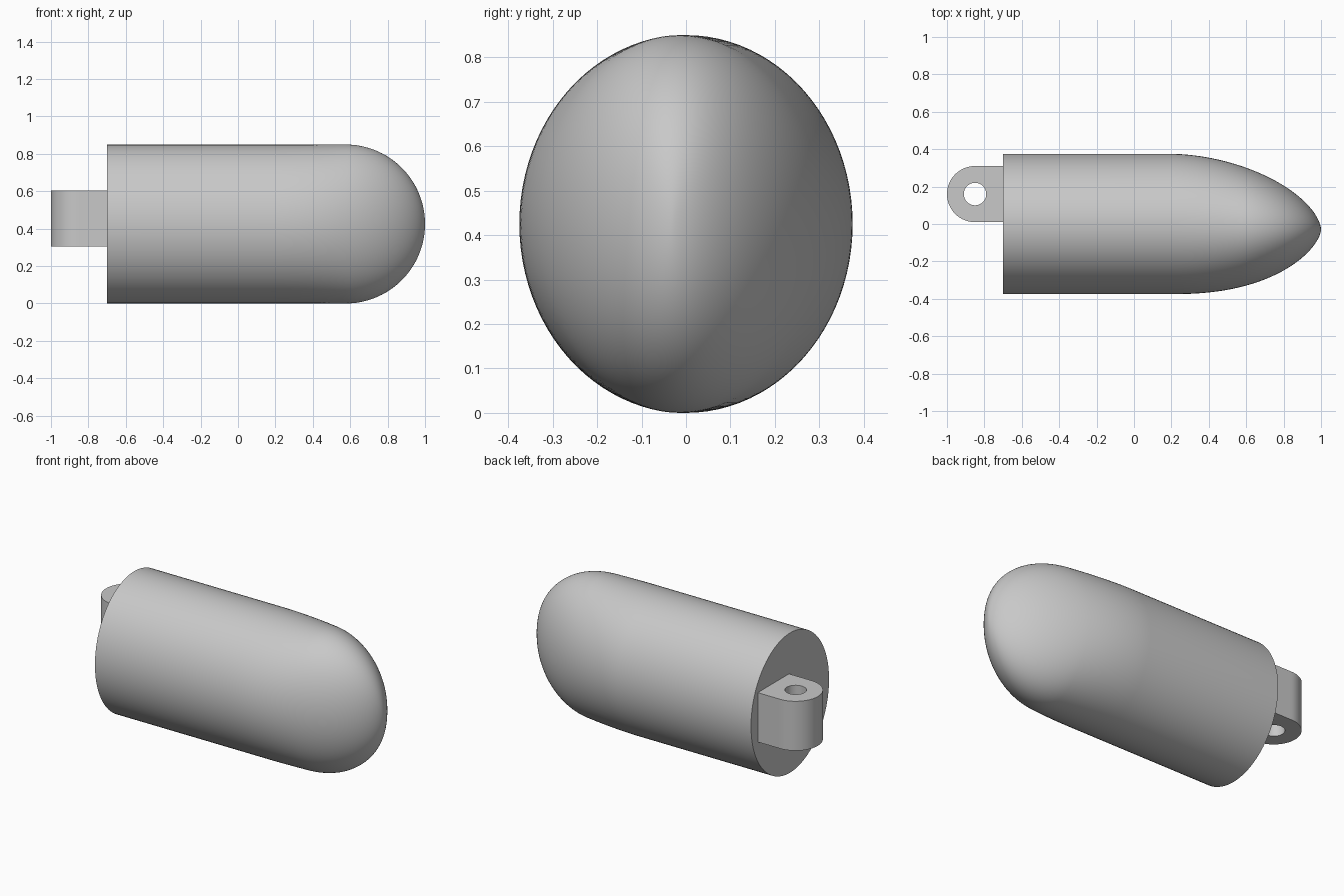
import bpy, bmesh, math

cube = bpy.data.objects.get("Cube")
if cube:
    bpy.data.objects.remove(cube, do_unlink=True)

grey = bpy.data.materials.new("mid grey")
grey.use_nodes = True
COLOUR = (0.58, 0.58, 0.58, 1)
grey.diffuse_color = COLOUR
grey.node_tree.nodes["Principled BSDF"].inputs["Base Color"].default_value = COLOUR


def finish(name, bm):
    bmesh.ops.remove_doubles(bm, verts=bm.verts, dist=1e-5)
    bmesh.ops.recalc_face_normals(bm, faces=bm.faces)
    mesh = bpy.data.meshes.new(name)
    bm.to_mesh(mesh)
    bm.free()
    obj = bpy.data.objects.new(name, mesh)
    bpy.context.collection.objects.link(obj)
    mesh.materials.append(grey)
    bpy.ops.object.select_all(action='DESELECT')
    obj.select_set(True)
    bpy.context.view_layer.objects.active = obj
    bpy.ops.object.shade_smooth_by_angle(angle=math.radians(35))


# Body: oval barrel whose elliptical sections shrink into a rounded nose
R = 0.425          # half height and nose radius
X_BACK, X_TAPER, X_NOSE = -0.70, 0.20, 0.575
TIP_Y = -0.03
SEG = 96


def section(x):
    """One elliptical ring between the two plan outlines."""
    u = min(1.0, max(0.0, (x - X_TAPER) / (1 - X_TAPER)))
    y_max = TIP_Y + 0.405 * (1 - u ** 1.8) ** 0.6
    y_min = TIP_Y - 0.345 * (1 - u ** 2.3) ** 0.63
    half_height = math.sqrt(max(0.0, R * R - max(0.0, x - X_NOSE) ** 2))
    centre, half_width = (y_max + y_min) / 2, (y_max - y_min) / 2
    angles = [2 * math.pi * i / SEG for i in range(SEG)]
    return [(x, centre + half_width * math.sin(a), R + half_height * math.cos(a))
            for a in angles]


stations = [X_BACK]
stations += [X_TAPER + (X_NOSE - X_TAPER) * i / 12 for i in range(12)]
stations += [X_NOSE + R * math.sin(math.pi / 2 * i / 36) for i in range(37)]

bm = bmesh.new()
loops = [[bm.verts.new(p) for p in section(x)] for x in stations]
for a, b in zip(loops, loops[1:]):
    for i in range(SEG):
        j = (i + 1) % SEG
        bm.faces.new((a[i], a[j], b[j], b[i]))
bm.faces.new(loops[0])
finish("body", bm)

# Mounting lug: round end, square root and a vertical pin hole
LUG_X, LUG_Y, LUG_R, HOLE_R = -0.85, 0.16, 0.15, 0.06
N = 64
bm = bmesh.new()
columns = []
for i in range(N):
    a = 2 * math.pi * i / N
    c, s = math.cos(a), math.sin(a)
    reach = LUG_R / max(abs(c), abs(s)) if c > 0 else LUG_R
    columns.append([bm.verts.new((LUG_X + r * c, LUG_Y + r * s, z))
                    for r, z in ((reach, 0.305), (reach, 0.605),
                                 (HOLE_R, 0.605), (HOLE_R, 0.305))])
for i in range(N):
    a, b = columns[i], columns[(i + 1) % N]
    for k in range(4):
        m = (k + 1) % 4
        bm.faces.new((a[k], b[k], b[m], a[m]))
finish("mounting_lug", bm)
